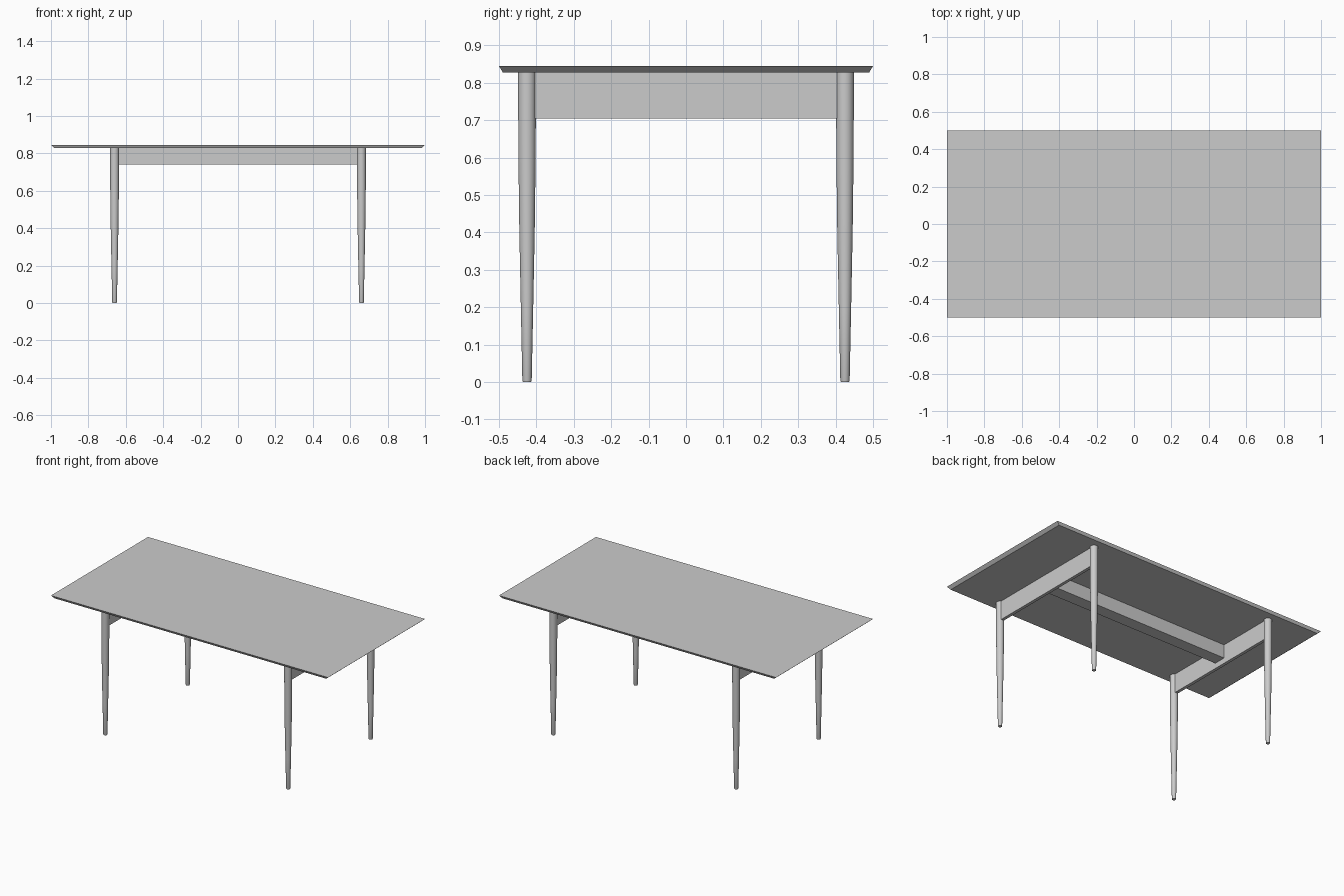
import bpy, bmesh, math

if "Cube" in bpy.data.objects:
    bpy.data.objects.remove(bpy.data.objects["Cube"])

TOP_Z, UNDER_Z = 0.845, 0.828
LEG_X, LEG_Y = 0.66, 0.425


def finish(name, bm):
    bmesh.ops.recalc_face_normals(bm, faces=bm.faces)
    mesh = bpy.data.meshes.new(name)
    bm.to_mesh(mesh)
    bm.free()
    obj = bpy.data.objects.new(name, mesh)
    bpy.context.collection.objects.link(obj)
    return obj


def box(name, x, y, z, bottom_scale=1.0):
    """Box from (min, max) ranges, with an optionally smaller underside."""
    bm = bmesh.new()
    bmesh.ops.create_cube(bm, size=1)
    for v in bm.verts:
        s = bottom_scale if v.co.z < 0 else 1.0
        v.co.x = sum(x) / 2 + v.co.x * (x[1] - x[0]) * s
        v.co.y = sum(y) / 2 + v.co.y * (y[1] - y[0]) * s
        v.co.z = sum(z) / 2 + v.co.z * (z[1] - z[0])
    return finish(name, bm)


def turned_leg(name, x, y, profile, sides=32):
    """Round leg made by stacking rings of (radius, height)."""
    bm = bmesh.new()
    rings = []
    for r, z in profile:
        angles = [2 * math.pi * i / sides for i in range(sides)]
        rings.append([bm.verts.new((x + r * math.cos(a), y + r * math.sin(a), z))
                      for a in angles])
    for lo, hi in zip(rings, rings[1:]):
        for i in range(sides):
            j = (i + 1) % sides
            bm.faces.new((lo[i], lo[j], hi[j], hi[i]))
    bm.faces.new(rings[0][::-1])
    bm.faces.new(rings[-1])
    obj = finish(name, bm)
    bpy.context.view_layer.objects.active = obj
    obj.select_set(True)
    bpy.ops.object.shade_smooth_by_angle(angle=math.radians(30))
    obj.select_set(False)


# Tabletop with undercut edges
box("tabletop", (-1, 1), (-0.5, 0.5), (UNDER_Z, TOP_Z), 0.98)

# Central beam under the top
box("centre_beam", (-0.65, 0.65), (-0.04, 0.04), (0.74, UNDER_Z))

# End rails and tapered legs
LEG_PROFILE = [(0.011, 0), (0.0125, 0.004), (0.0165, 0.2), (0.0205, 0.4),
               (0.023, 0.6), (0.024, UNDER_Z)]
for sx, side in ((-1, "left"), (1, "right")):
    cx = sx * LEG_X
    box(f"{side}_end_rail", (cx - 0.01, cx + 0.01), (-0.41, 0.41), (0.705, UNDER_Z))
    for sy, end in ((-1, "front"), (1, "back")):
        turned_leg(f"{end}_{side}_leg", cx, sy * LEG_Y, LEG_PROFILE)
